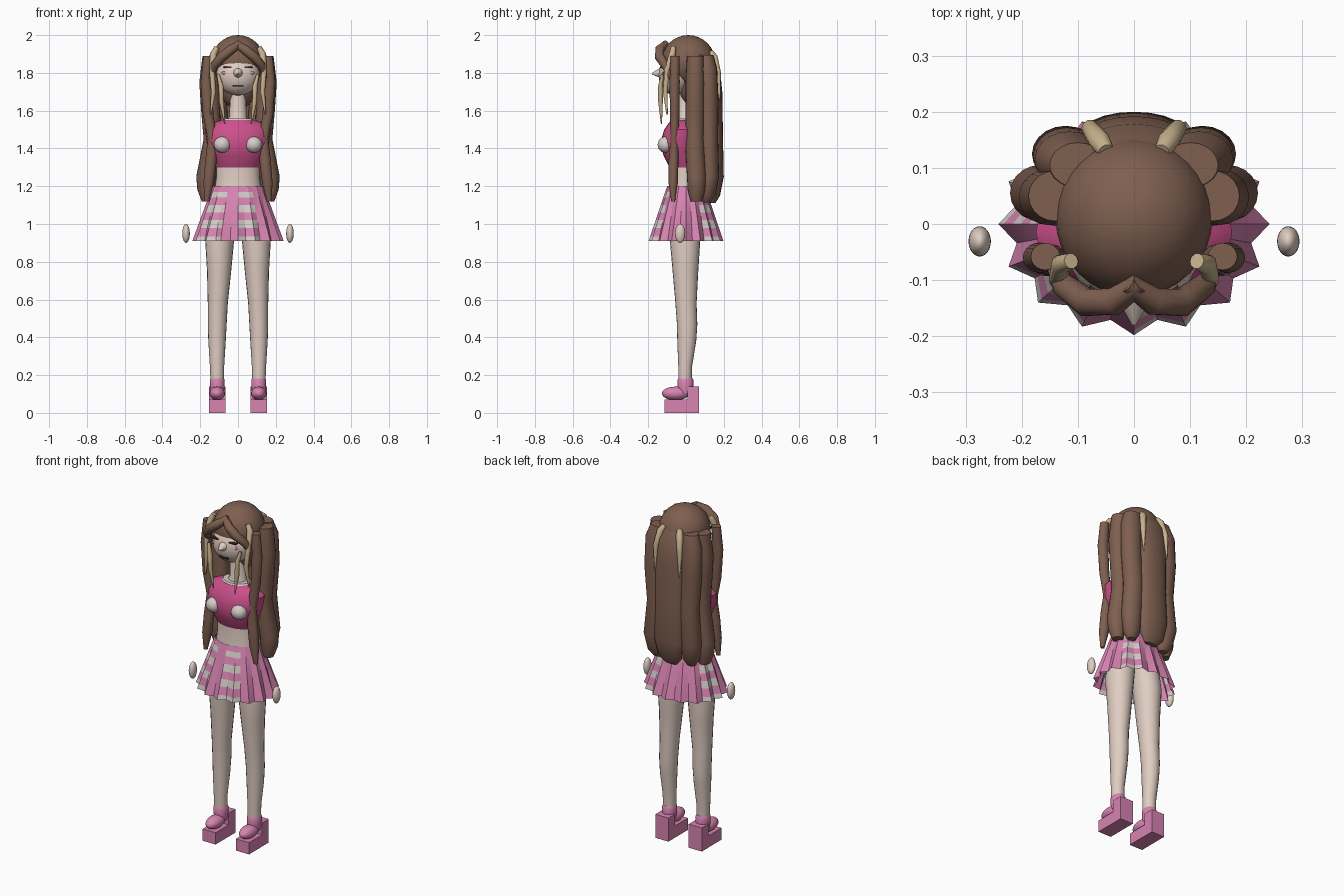
import bpy, bmesh, math
from mathutils import Vector

if "Cube" in bpy.data.objects:
    bpy.data.objects.remove(bpy.data.objects["Cube"], do_unlink=True)


def material(name, r, g, b):
    m = bpy.data.materials.new(name)
    m.use_nodes = True
    m.diffuse_color = (r, g, b, 1)
    bsdf = next(n for n in m.node_tree.nodes if n.type == 'BSDF_PRINCIPLED')
    bsdf.inputs["Base Color"].default_value = (r, g, b, 1)
    bsdf.inputs["Roughness"].default_value = 0.7
    return m


BROWN = material("brown hair", .21, .115, .08)
BLOND = material("blond streak", .58, .45, .27)
SKIN = material("skin", .74, .61, .54)
PINK = material("pink cloth", .68, .23, .44)
MAGENTA = material("magenta top", .60, .08, .26)
WHITE = material("off white", .66, .60, .58)
DARK = material("dark lash", .05, .025, .025)


def finish(name, bm, mats, angle=40):
    bmesh.ops.recalc_face_normals(bm, faces=bm.faces[:])
    me = bpy.data.meshes.new(name)
    bm.to_mesh(me)
    bm.free()
    for m in mats:
        me.materials.append(m)
    ob = bpy.data.objects.new(name, me)
    bpy.context.scene.collection.objects.link(ob)
    bpy.ops.object.select_all(action='DESELECT')
    bpy.context.view_layer.objects.active = ob
    ob.select_set(True)
    bpy.ops.object.shade_smooth_by_angle(angle=math.radians(angle))
    return ob


def skin_rings(name, rings, mats, caps=True, rule=None, angle=40):
    """Bridge a list of point rings into one surface."""
    bm = bmesh.new()
    rows = [[bm.verts.new(p) for p in ring] for ring in rings]
    n = len(rows[0])
    for r, (a, b) in enumerate(zip(rows, rows[1:])):
        for i in range(n):
            j = (i + 1) % n
            f = bm.faces.new((a[i], a[j], b[j], b[i]))
            if rule:
                f.material_index = rule(r, f.calc_center_median())
    if caps:
        bm.faces.new(rows[0])
        bm.faces.new(rows[-1])
    return finish(name, bm, mats, angle)


def loft(name, sections, mat, n=20):
    """Horizontal ellipses given as z, x, y, x radius, y radius."""
    turn = [2 * math.pi * i / n for i in range(n)]
    rings = [[(x + rx * math.cos(t), y + ry * math.sin(t), z) for t in turn]
             for z, x, y, rx, ry in sections]
    return skin_rings(name, rings, [mat])


def tube(name, path, mat, n=10, flat=1.0):
    """Tapered lock along points given as x, y, z, radius."""
    pts = [Vector(p[:3]) for p in path]
    rings = []
    for i, p in enumerate(pts):
        d = (pts[min(i + 1, len(pts) - 1)] - pts[max(i - 1, 0)]).normalized()
        u = d.cross(Vector((0, 1, 0))).normalized()
        v = d.cross(u)
        r = path[i][3]
        rings.append([p + u * r * math.cos(t) + v * r * flat * math.sin(t)
                      for t in (2 * math.pi * k / n for k in range(n))])
    return skin_rings(name, rings, [mat], angle=50)


def ball(name, centre, size, mat, seg=24):
    bm = bmesh.new()
    bmesh.ops.create_uvsphere(bm, u_segments=seg, v_segments=seg // 2, radius=1)
    bmesh.ops.scale(bm, vec=size, verts=bm.verts)
    bmesh.ops.translate(bm, vec=centre, verts=bm.verts)
    return finish(name, bm, [mat])


def box(name, lo, hi, mat):
    bm = bmesh.new()
    bmesh.ops.create_cube(bm, size=1)
    lo, hi = Vector(lo), Vector(hi)
    bmesh.ops.scale(bm, vec=hi - lo, verts=bm.verts)
    bmesh.ops.translate(bm, vec=(lo + hi) / 2, verts=bm.verts)
    return finish(name, bm, [mat])


# Head and face
ball("hair_cap", (0, .012, 1.86), (.14, .142, .14), BROWN, 32)
ball("lower_hair_mass", (0, .04, 1.75), (.105, .085, .14), BROWN)
ball("face", (0, -.055, 1.79), (.115, .09, .11), SKIN)
tube("nose", [(0, -.12, 1.80, .035), (0, -.155, 1.798, .018),
              (0, -.18, 1.795, .004)], SKIN)
box("mouth", (-.028, -.136, 1.727), (.028, -.115, 1.737), DARK)
loft("neck", [(1.53, 0, 0, .07, .06), (1.57, 0, 0, .045, .045),
              (1.72, 0, 0, .042, .042)], SKIN)

# Torso
loft("waist", [(1.17, 0, -.01, .125, .085), (1.25, 0, -.01, .115, .075),
               (1.32, 0, -.01, .115, .075)], SKIN, 28)
loft("top", [(1.30, 0, -.01, .118, .078), (1.36, 0, -.02, .142, .098),
             (1.43, 0, -.025, .165, .112), (1.50, 0, -.015, .175, .1),
             (1.53, 0, -.01, .145, .085), (1.55, 0, -.01, .09, .07)], MAGENTA, 28)
loft("collar", [(1.545, 0, -.01, .092, .072), (1.558, 0, -.01, .08, .062)], WHITE)

# Pleated skirt with broken stripes
PLEATS = 16
STRIPE_Z = [.91, .935, .98, 1.02, 1.06, 1.10, 1.14, 1.17, 1.2]
PATCHES = [(-90, -50), (-157, -118), (148, 180), (30, 68)]


def skirt_ring(z):
    k = (1.2 - z) / .29
    rx, ry = .135 + .107 * k, .1 + .098 * k
    ring = []
    for i in range(PLEATS * 2):
        t = math.pi * i / PLEATS
        s = 1 - (.03 + .09 * k) * (i % 2)
        ring.append((rx * s * math.cos(t), ry * s * math.sin(t), z))
    return ring


def stripe(row, c):
    a = math.degrees(math.atan2(c.y / .2, c.x / .24))
    return int(row % 2 == 0 and any(lo < a < hi for lo, hi in PATCHES))


skin_rings("skirt", [skirt_ring(z) for z in STRIPE_Z], [PINK, WHITE],
           caps=False, rule=stripe, angle=20)

# Hair at the centre back
loft("back_lock", [(1.90, 0, .12, .07, .025), (1.84, 0, .14, .088, .038),
                   (1.70, 0, .152, .092, .04), (1.45, 0, .158, .085, .038),
                   (1.25, 0, .162, .092, .038), (1.15, 0, .15, .075, .03),
                   (1.11, 0, .14, .04, .015)], BROWN)

for s, side in ((-1, "right"), (1, "left")):
    # Long hair locks
    loft("outer_back_lock_" + side,
         [(1.895, s * .10, .105, .05, .04), (1.82, s * .115, .115, .062, .05),
          (1.65, s * .12, .12, .06, .052), (1.45, s * .105, .12, .058, .05),
          (1.25, s * .122, .125, .06, .05), (1.15, s * .115, .115, .048, .04),
          (1.115, s * .11, .11, .025, .02)], BROWN)
    loft("side_lock_" + side,
         [(1.89, s * .14, .05, .048, .045), (1.75, s * .152, .048, .053, .05),
          (1.6, s * .145, .048, .05, .05), (1.45, s * .135, .045, .047, .05),
          (1.25, s * .168, .055, .053, .05), (1.18, s * .168, .055, .047, .046),
          (1.12, s * .162, .055, .03, .03)], BROWN)
    loft("front_lock_" + side,
         [(1.89, s * .158, -.058, .026, .024), (1.75, s * .168, -.06, .03, .027),
          (1.58, s * .158, -.06, .028, .025), (1.45, s * .135, -.06, .025, .022),
          (1.34, s * .143, -.066, .03, .026), (1.22, s * .155, -.068, .028, .025),
          (1.12, s * .165, -.068, .012, .01)], BROWN)

    # Fringe swept from the parting
    tube("fringe_" + side,
         [(s * -.012, -.105, 1.955, .018), (s * .035, -.138, 1.925, .025),
          (s * .085, -.14, 1.885, .026), (s * .125, -.11, 1.84, .022),
          (s * .145, -.08, 1.77, .01)], BROWN)

    # Blond streaks
    tube("temple_streak_" + side,
         [(s * .112, -.066, 1.935, .014), (s * .13, -.072, 1.90, .018),
          (s * .138, -.10, 1.82, .014), (s * .13, -.11, 1.70, .013),
          (s * .145, -.10, 1.58, .004)], BLOND)
    tube("front_streak_" + side,
         [(s * .105, -.125, 1.79, .008), (s * .09, -.135, 1.73, .013),
          (s * .088, -.135, 1.65, .013), (s * .07, -.13, 1.53, .003)], BLOND)
    tube("back_streak_" + side,
         [(s * .05, .13, 1.91, .014), (s * .062, .148, 1.885, .02),
          (s * .078, .17, 1.80, .016), (s * .08, .178, 1.65, .003)], BLOND)

    # Closed eyes and blush
    box("lash_" + side, (min(s * .035, s * .078), -.137, 1.826),
        (max(s * .035, s * .078), -.108, 1.834), DARK)
    ball("blush_" + side, (s * .07, -.121, 1.80), (.018, .005, .009), PINK, 12)

    # Chest patches and floating hands
    ball("chest_patch_" + side, (s * .083, -.108, 1.42), (.045, .042, .043), WHITE)
    ball("hand_" + side, (s * .275, -.031, .95), (.02, .027, .05), SKIN)

    # Legs
    loft("leg_" + side,
         [(.15, s * .11, -.005, .035, .035), (.25, s * .111, -.004, .038, .037),
          (.38, s * .111, .004, .046, .05), (.47, s * .11, .006, .05, .054),
          (.58, s * .107, 0, .053, .056), (.75, s * .1, -.003, .064, .068),
          (.92, s * .097, -.005, .077, .081), (1.05, s * .08, -.005, .075, .078)],
         SKIN)

    # Platform shoes
    x0, x1 = s * .11 - .043, s * .11 + .043
    box("sole_" + side, (x0, -.115, 0), (x1, .07, .07), PINK)
    box("heel_" + side, (x0, .008, .06), (x1, .07, .14), PINK)
    ball("toe_" + side, (s * .11, -.055, .103), (.041, .073, .036), PINK)
    loft("ankle_band_" + side,
         [(.10, s * .11, -.003, .034, .036), (.135, s * .11, -.003, .039, .042),
          (.175, s * .11, -.003, .039, .042), (.185, s * .11, -.003, .034, .036)],
         PINK)
